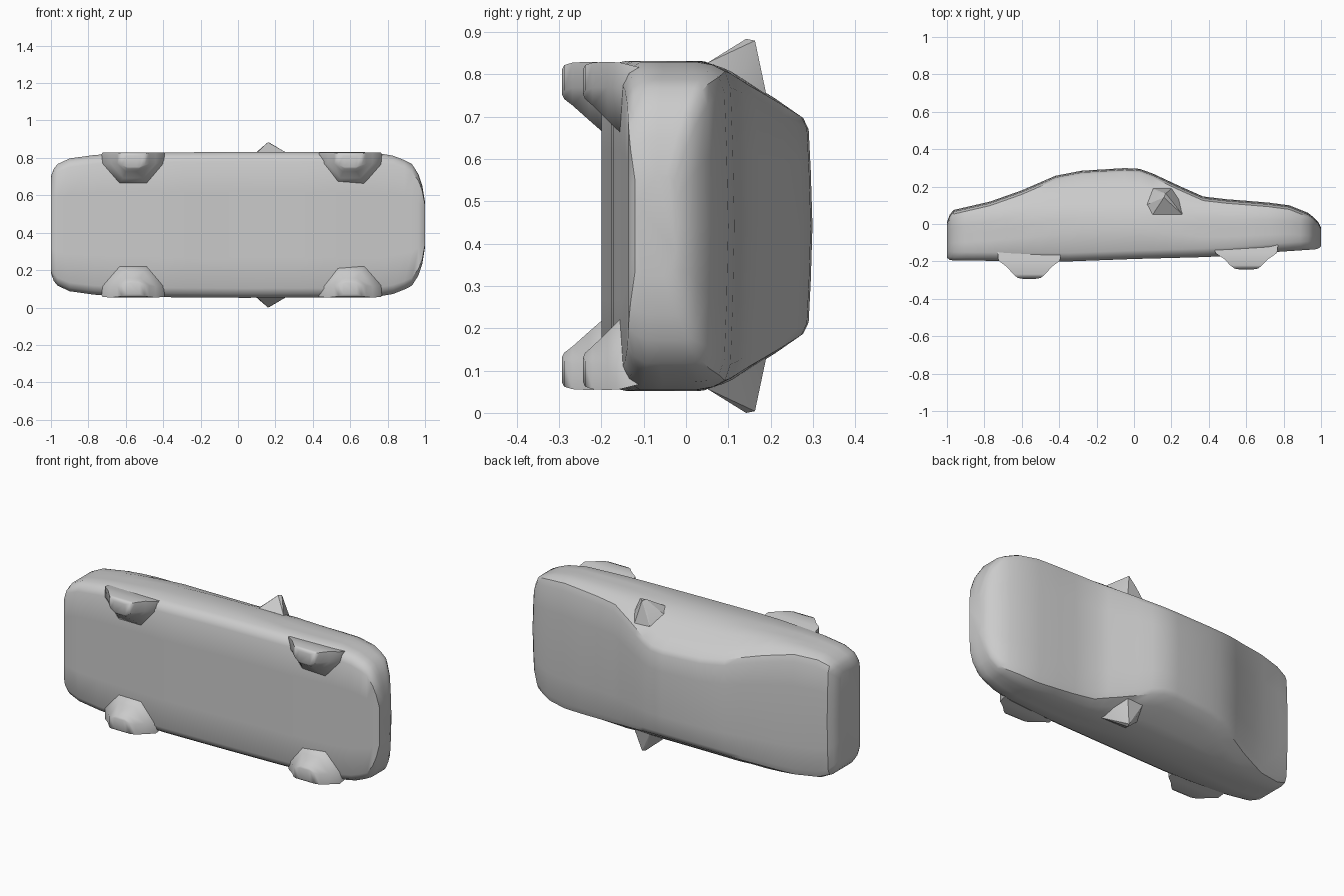
import bpy, bmesh, math

if "Cube" in bpy.data.objects:
    bpy.data.objects.remove(bpy.data.objects["Cube"])

MID = 0.45  # height of the car's centre plane (the car lies on its side)

paint = bpy.data.materials.new("grey")
paint.diffuse_color = (0.6, 0.6, 0.6, 1)
paint.use_nodes = True
paint.node_tree.nodes["Principled BSDF"].inputs["Base Color"].default_value = paint.diffuse_color


def lerp(table, x):
    if x <= table[0][0]:
        return table[0][1]
    for (a, p), (b, q) in zip(table, table[1:]):
        if x <= b:
            return p + (q - p) * (x - a) / (b - a)
    return table[-1][1]


def finish(name, bm, angle):
    bmesh.ops.recalc_face_normals(bm, faces=bm.faces)
    me = bpy.data.meshes.new(name)
    bm.to_mesh(me)
    bm.free()
    ob = bpy.data.objects.new(name, me)
    bpy.context.collection.objects.link(ob)
    me.materials.append(paint)
    bpy.ops.object.select_all(action='DESELECT')
    ob.select_set(True)
    bpy.context.view_layer.objects.active = ob
    bpy.ops.object.shade_smooth_by_angle(angle=math.radians(angle))
    return ob


def loft(name, rings, angle=35):
    bm = bmesh.new()
    rows = [[bm.verts.new(p) for p in r] for r in rings]
    n = len(rows[0])
    for a, b in zip(rows, rows[1:]):
        for i in range(n):
            j = (i + 1) % n
            bm.faces.new((a[i], a[j], b[j], b[i]))
    bm.faces.new(rows[0])
    bm.faces.new(rows[-1])
    return finish(name, bm, angle)


# Body: side outline, plan outline and cross-section width
ROOF = [(-1, .01), (-.985, .05), (-.965, .075), (-.77, .12), (-.6, .18), (-.42, .258),
        (-.28, .285), (-.05, .299), (.03, .295), (.1, .27), (.25, .2), (.37, .147),
        (.5, .132), (.7, .117), (.83, .10), (.93, .06), (.98, .02), (1, -.02)]
FLOOR = [(-1, -.18), (-.98, -.195), (-.35, -.2), (0, -.187), (.45, -.175),
         (.75, -.15), (.98, -.135), (1, -.12)]
PLAN = [(-1, .26), (-.985, .30), (-.965, .325), (-.9, .355), (-.75, .376), (-.5, .386),
        (0, .39), (.72, .388), (.85, .366), (.93, .325), (.965, .27), (.985, .21), (1, .12)]
WIDTH = [(.04, 1), (.1, .95), (.15, .865), (.2, .79), (.28, .66), (.3, .62)]


def section(x):
    top, low, half = lerp(ROOF, x), lerp(FLOOR, x), lerp(PLAN, x)
    edge = top - 0.022
    w = half * lerp(WIDTH, edge)
    side = [(low, half * .45), (low, half * .87), (low + .015, half * .95),
            (low + .045, half)]
    for t in (.25, .45, .65, .85):
        y = low + .045 + (edge - low - .045) * t
        side.append((y, half * lerp(WIDTH, y)))
    side += [(edge, w * .985), (edge + .013, w * .88), (top - .004, w * .5)]
    loop = [(low, 0)] + side + [(top, 0)] + [(y, -z) for y, z in reversed(side)]
    return [(x, y, MID + z) for y, z in loop]


stations = [-1, -.985, -.965, -.9, -.77, -.68, -.6, -.5, -.42, -.35, -.28, -.17, -.05, .03,
            .1, .17, .25, .31, .37, .5, .6, .72, .83, .89, .93, .965, .985, 1]
loft("body", [section(x) for x in stations])


# Wheels: bulges under the floor, tapering inwards and downwards
def wheel(name, cx, base, drop, side):
    rings = []
    #   depth, half length, inner and outer distance from the centre plane
    for t, length, inner, outer in ((-.5, .17, .22, .375), (0, .165, .22, .386), (.35, .12, .25, .388),
                                    (.75, .085, .285, .386), (.95, .062, .30, .38),
                                    (1, .035, .31, .37)):
        y = base - drop * t
        shape = [(-1, outer), (1, outer), (1, outer - .06), (.45, inner),
                 (-.45, inner), (-1, outer - .06)]
        rings.append([(cx + u * length, y, MID + side * z) for u, z in shape])
    loft(name, rings, 50)


# Door mirrors: faceted spikes with a swept base
def mirror(name, side):
    bm = bmesh.new()
    for x, y, z in ((.06, .10, .355), (.10, .05, .385), (.26, .05, .385), (.24, .13, .35),
                    (.10, .19, .31), (.20, .19, .31), (.14, .105, .415), (.20, .10, .413),
                    (.13, .17, .385), (.16, .142, .442), (.17, .163, .438)):
        bm.verts.new((x, y, MID + side * z))
    bmesh.ops.convex_hull(bm, input=bm.verts)
    finish(name, bm, 20)


for side, label in ((1, "right"), (-1, "left")):
    wheel("rear_wheel_" + label, -.56, -.195, .098, side)
    wheel("front_wheel_" + label, .60, -.155, .088, side)
    mirror("door_mirror_" + label, side)

# Shift the height so the lower mirror tip rests on the ground
low = min((v.co.z for o in bpy.data.objects for v in o.data.vertices))
for o in bpy.data.objects:
    for v in o.data.vertices:
        v.co.z -= low
